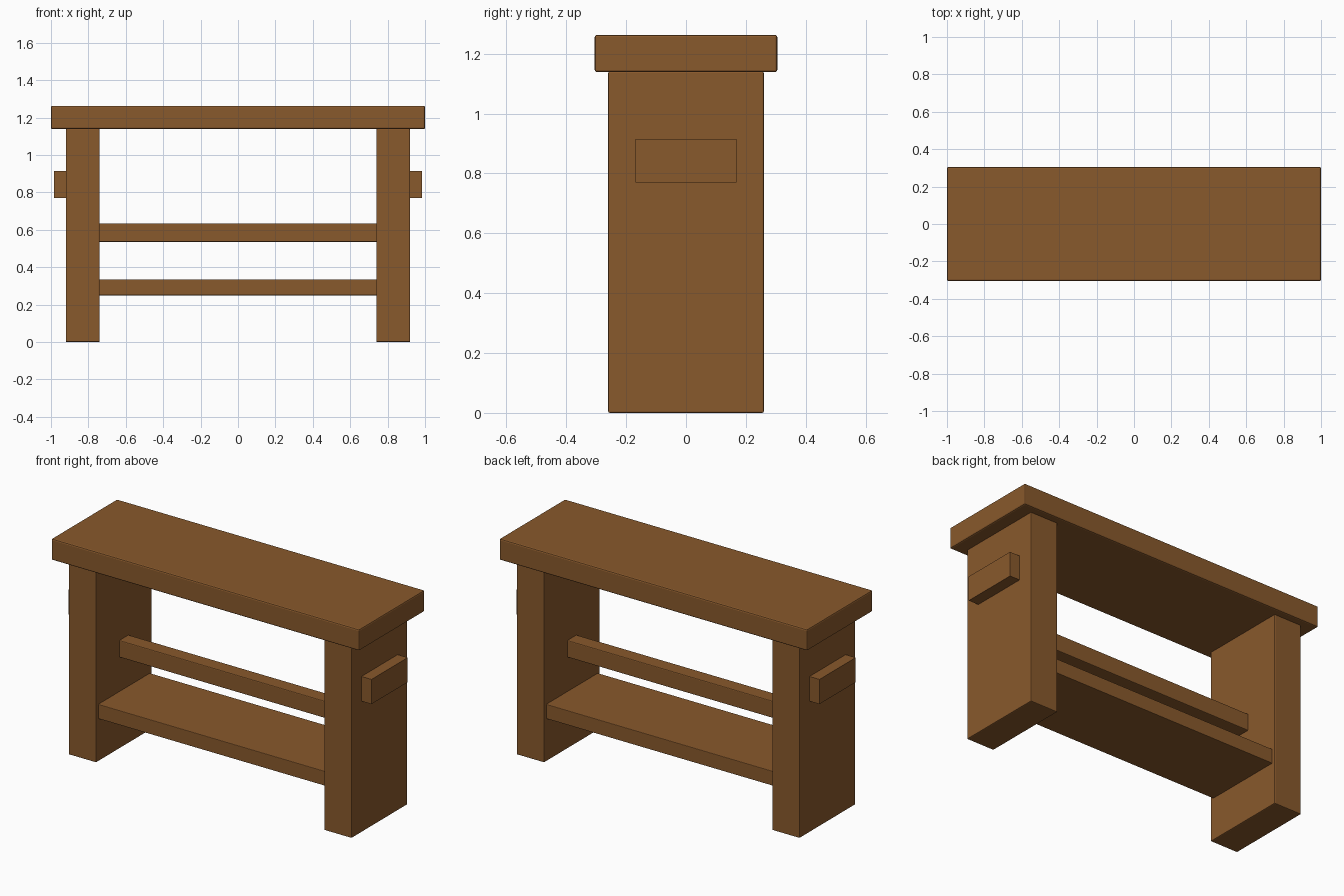
import bpy

if "Cube" in bpy.data.objects:
    bpy.data.objects.remove(bpy.data.objects["Cube"], do_unlink=True)

# Single wood colour
wood = bpy.data.materials.new("brown_wood")
wood.use_nodes = True
WOOD = (0.25, 0.10, 0.025, 1.0)
wood.diffuse_color = WOOD
wood.node_tree.nodes["Principled BSDF"].inputs["Base Color"].default_value = WOOD


def board(name, x, y, z, bevel=0.0):
    """Box spanning the given (min, max) ranges, with optional eased edges."""
    spans = (x, y, z)
    bpy.ops.mesh.primitive_cube_add(size=1, location=[(a + b) / 2 for a, b in spans])
    ob = bpy.context.object
    ob.name = ob.data.name = name
    ob.scale = [b - a for a, b in spans]
    bpy.ops.object.transform_apply(location=False, rotation=False, scale=True)
    ob.data.materials.append(wood)
    if bevel:
        mod = ob.modifiers.new("eased_edges", "BEVEL")
        mod.width = bevel
        mod.segments = 2
    return ob


# Bench top
board("bench_top", (-1.0, 1.0), (-0.305, 0.305), (1.138, 1.263), 0.008)

# Slab legs with a grip block on each outer face
for side, s in (("left", 1), ("right", -1)):
    board(side + "_leg", sorted((s * 0.74, s * 0.92)), (-0.26, 0.26), (0, 1.14), 0.005)
    board(side + "_handle", sorted((s * 0.915, s * 0.985)), (-0.168, 0.168), (0.77, 0.915))

# Stretcher rail and lower shelf between the legs
board("stretcher_rail", (-0.745, 0.745), (-0.043, 0.043), (0.535, 0.635), 0.005)
board("lower_shelf", (-0.745, 0.745), (-0.24, 0.24), (0.25, 0.335), 0.003)
